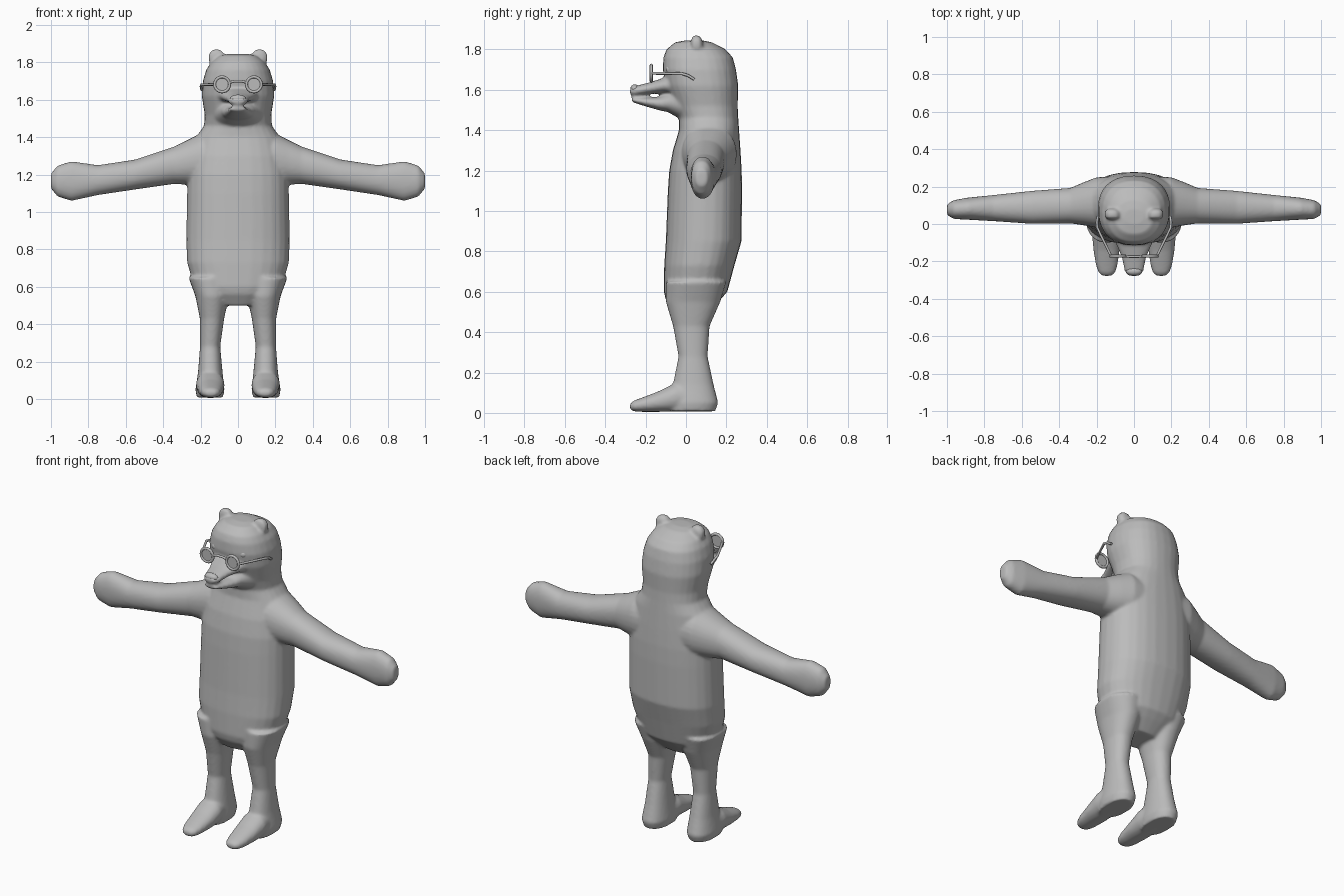
import bpy, bmesh, math
from mathutils import Vector

if "Cube" in bpy.data.objects:
    bpy.data.objects.remove(bpy.data.objects["Cube"])

grey = bpy.data.materials.new("plain grey")
grey.diffuse_color = (0.5, 0.5, 0.5, 1)
grey.use_nodes = True
grey.node_tree.nodes["Principled BSDF"].inputs["Base Color"].default_value = grey.diffuse_color


def loft(bm, axis, rings, exp=2.2, n=28):
    """Closed skin through super-ellipse rings: (position, centre a, half a, centre b, half b)."""
    loops = []
    for p, ca, ha, cb, hb in rings:
        loop = []
        for i in range(n):
            t = 2 * math.pi * i / n
            c, s = math.cos(t), math.sin(t)
            a = ca + ha * math.copysign(abs(c) ** (2 / exp), c)
            b = cb + hb * math.copysign(abs(s) ** (2 / exp), s)
            loop.append(bm.verts.new({'x': (p, a, b), 'y': (a, p, b), 'z': (a, b, p)}[axis]))
        loops.append(loop)
    for l0, l1 in zip(loops, loops[1:]):
        for i in range(n):
            j = (i + 1) % n
            bm.faces.new((l0[i], l0[j], l1[j], l1[i]))
    bm.faces.new(loops[0])
    bm.faces.new(loops[-1])


def finish(ob, name):
    ob.name = name
    ob.data.materials.clear()
    ob.data.materials.append(grey)


bm = bmesh.new()

# torso and head: z, half width, front y, back y
trunk = [(.50, .13, -.06, .11), (.56, .20, -.10, .17), (.60, .235, -.11, .205),
         (.73, .272, -.108, .24), (.85, .277, -.10, .275), (1.1, .272, -.09, .278),
         (1.2, .27, -.083, .276), (1.3, .255, -.065, .27), (1.4, .225, -.035, .263),
         (1.46, .182, -.035, .259), (1.52, .178, -.06, .256), (1.62, .194, -.10, .259),
         (1.70, .188, -.115, .248), (1.76, .17, -.112, .232), (1.80, .145, -.097, .197),
         (1.835, .10, -.055, .13), (1.845, .05, 0, .08)]
loft(bm, 'z', [(z, 0, w, (f + b) / 2, (b - f) / 2) for z, w, f, b in trunk], 2.3)

# muzzle and lower jaw, with the mouth as the gap between them
loft(bm, 'y', [(-.02, 0, .13, 1.63, .07), (-.11, 0, .095, 1.622, .038),
               (-.18, 0, .065, 1.608, .029), (-.255, 0, .05, 1.594, .024),
               (-.278, 0, .03, 1.592, .014)])
loft(bm, 'y', [(-.02, 0, .13, 1.53, .08), (-.09, 0, .092, 1.537, .047),
               (-.13, 0, .078, 1.532, .034), (-.2, 0, .058, 1.54, .022),
               (-.26, 0, .042, 1.55, .013), (-.27, 0, .025, 1.551, .008)])

for s in (-1, 1):
    # arm with rounded hand
    loft(bm, 'x', [(s * x, a, b, c, d) for x, a, b, c, d in (
        (.10, .115, .14, 1.28, .14), (.20, .115, .135, 1.28, .14), (.27, .108, .115, 1.265, .12),
        (.34, .098, .095, 1.25, .10), (.55, .089, .088, 1.20, .08), (.75, .085, .07, 1.17, .08),
        (.89, .082, .059, 1.165, .106), (.965, .077, .05, 1.165, .083), (1.0, .077, .028, 1.165, .04))])
    # leg
    loft(bm, 'z', [(z, s * x, w, (f + b) / 2, (b - f) / 2) for z, x, w, f, b in (
        (.65, .15, .115, -.10, .20), (.55, .138, .09, -.10, .17), (.43, .139, .065, -.064, .117),
        (.28, .149, .054, -.037, .107), (.14, .148, .066, -.065, .137), (.05, .15, .078, -.09, .16),
        (.008, .15, .07, -.09, .145))])
    # foot
    loft(bm, 'y', [(y, s * x, w, (lo + hi) / 2, (hi - lo) / 2) for y, x, w, lo, hi in (
        (.08, .15, .06, .008, .16), (-.06, .148, .076, .006, .145), (-.14, .147, .07, .005, .105),
        (-.22, .146, .058, .005, .075), (-.26, .145, .045, .008, .06), (-.278, .145, .025, .018, .045))])
    # ear
    loft(bm, 'y', [(y, s * x, r, z, r * 1.1) for y, x, r, z in (
        (.025, .112, .025, 1.82), (.035, .114, .042, 1.824), (.065, .116, .042, 1.824),
        (.082, .116, .025, 1.82))])

bmesh.ops.recalc_face_normals(bm, faces=bm.faces)
me = bpy.data.meshes.new("body")
bm.to_mesh(me)
bm.free()
body = bpy.data.objects.new("body", me)
bpy.context.collection.objects.link(body)
finish(body, "body")

# weld the limbs into one soft skin
rem = body.modifiers.new("weld", 'REMESH')
rem.mode = 'VOXEL'
rem.voxel_size = 0.0085
rem.use_smooth_shade = True
soft = body.modifiers.new("soften", 'SMOOTH')
soft.factor = 0.5
soft.iterations = 7


def ball(name, loc, scale):
    bpy.ops.mesh.primitive_uv_sphere_add(segments=20, ring_count=12, location=loc)
    ob = bpy.context.object
    ob.scale = scale
    bpy.ops.object.shade_smooth()
    finish(ob, name)


def wire(name, pts, r=.007):
    cu = bpy.data.curves.new(name, 'CURVE')
    cu.dimensions = '3D'
    cu.bevel_depth = r
    cu.bevel_resolution = 2
    cu.use_fill_caps = True
    sp = cu.splines.new('POLY')
    sp.points.add(len(pts) - 1)
    for p, co in zip(sp.points, pts):
        p.co = (*co, 1)
    ob = bpy.data.objects.new(name, cu)
    bpy.context.collection.objects.link(ob)
    bpy.ops.object.select_all(action='DESELECT')
    bpy.context.view_layer.objects.active = ob
    ob.select_set(True)
    bpy.ops.object.convert(target='MESH')
    finish(bpy.context.object, name)


# nose, eyes
ball("nose", (0, -.253, 1.606), (.042, .022, .021))
for s in (-1, 1):
    ball("eye", (s * .088, -.078, 1.70), (.026, .022, .022))

# spectacles: rims, lenses, side arms, bridge
for s in (-1, 1):
    bpy.ops.mesh.primitive_torus_add(major_radius=.04, minor_radius=.008, major_segments=28,
                                     minor_segments=8, location=(s * .085, -.172, 1.682),
                                     rotation=(math.pi / 2, 0, 0))
    bpy.ops.object.shade_smooth()
    finish(bpy.context.object, "spectacle_rim")
    bpy.ops.mesh.primitive_cylinder_add(vertices=28, radius=.038, depth=.004,
                                        location=(s * .085, -.172, 1.682),
                                        rotation=(math.pi / 2, 0, 0))
    finish(bpy.context.object, "lens")
    wire("spectacle_arm", [(s * .122, -.172, 1.682), (s * .16, -.095, 1.681), (s * .196, -.02, 1.68),
                           (s * .198, .01, 1.671), (s * .194, .04, 1.652)])
wire("spectacle_bridge", [(-.045, -.172, 1.692), (-.02, -.174, 1.699), (.02, -.174, 1.699),
                          (.045, -.172, 1.692)])
